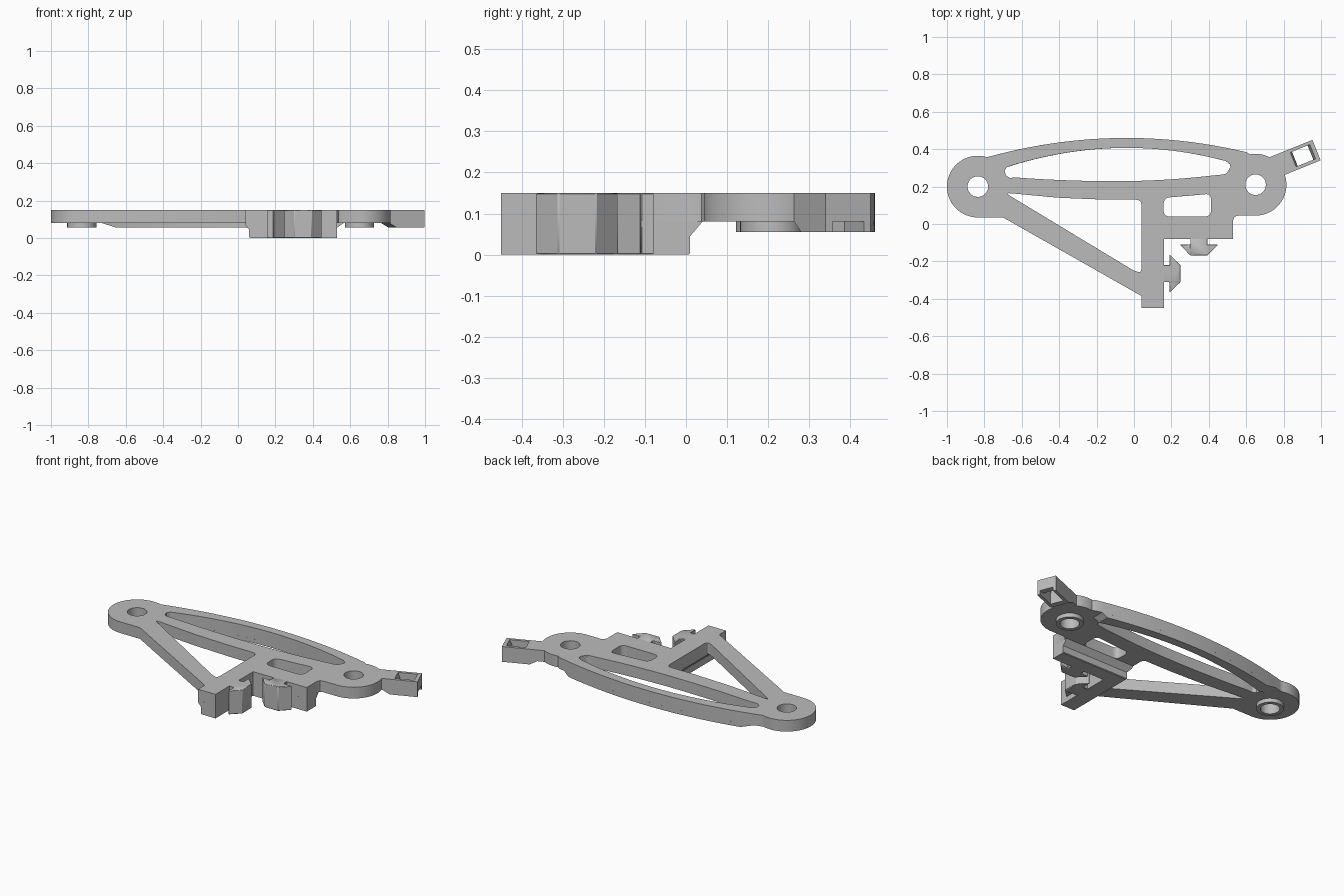
import bpy, bmesh
from math import sin, cos, radians
from mathutils import Vector
from mathutils.geometry import tessellate_polygon

cube = bpy.data.objects.get("Cube")
if cube:
    bpy.data.objects.remove(cube)

grey = bpy.data.materials.new("plain grey")
grey.use_nodes = True
colour = (0.5, 0.5, 0.5, 1)
grey.diffuse_color = colour
grey.node_tree.nodes["Principled BSDF"].inputs["Base Color"].default_value = colour

TOP, PLATE, LOW = 0.15, 0.08, 0.055
LEFT, RIGHT, DISC, BORE = (-0.835, 0.2), (0.65, 0.21), 0.165, 0.055


def arc(centre, r, a0, a1, n=40):
    angles = [radians(a0 + (a1 - a0) * i / n) for i in range(n + 1)]
    return [(centre[0] + r * cos(a), centre[1] + r * sin(a)) for a in angles]


def circle(centre, r):
    return arc(centre, r, 0, 360, 48)[:-1]


def rounded(points, r, n=5):
    """Round every corner of a closed outline."""
    out = []
    for i, p in enumerate(points):
        p, a, b = Vector(p), Vector(points[i - 1]), Vector(points[(i + 1) % len(points)])
        s = p + (a - p).normalized() * min(r, (a - p).length * 0.45)
        e = p + (b - p).normalized() * min(r, (b - p).length * 0.45)
        for k in range(n + 1):
            t = k / n
            out.append(tuple(s * (1 - t) ** 2 + p * 2 * t * (1 - t) + e * t * t))
    return out


def loft(name, layers, bevel=0.0, place=None):
    """Solid through (z, [outline, holes...]) layers with matching point counts."""
    bm = bmesh.new()
    rings = [[[bm.verts.new((x, y, z)) for x, y in loop] for loop in loops]
             for z, loops in layers]
    for low, high in zip(rings, rings[1:]):
        for a, b in zip(low, high):
            for i in range(len(a)):
                bm.faces.new((a[i - 1], a[i], b[i], b[i - 1]))
    for ring in (rings[0], rings[-1]):
        flat = [v for loop in ring for v in loop]
        for tri in tessellate_polygon([[Vector((v.co.x, v.co.y, 0)) for v in l] for l in ring]):
            if len(set(tri)) == 3:
                bm.faces.new([flat[i] for i in tri])
    if place:
        for v in bm.verts:
            v.co = place(v.co)
    bmesh.ops.recalc_face_normals(bm, faces=bm.faces)
    mesh = bpy.data.meshes.new(name)
    bm.to_mesh(mesh)
    bm.free()
    obj = bpy.data.objects.new(name, mesh)
    bpy.context.collection.objects.link(obj)
    mesh.materials.append(grey)
    bpy.ops.object.select_all(action='DESELECT')
    obj.select_set(True)
    bpy.context.view_layer.objects.active = obj
    bpy.ops.object.shade_smooth_by_angle(angle=radians(30))
    if bevel:
        mod = obj.modifiers.new("soft edges", 'BEVEL')
        mod.width, mod.segments = bevel, 1
        mod.limit_method, mod.angle_limit = 'ANGLE', radians(40)
    return obj


def prism(name, z0, z1, *loops, **kw):
    return loft(name, [(z0, loops), (z1, loops)], **kw)


# Curves of the bowed upper arm
def bow_outer(x):
    return 0.46 - 0.185 * (x + 0.04) ** 2


def bow_inner(x):
    return 0.407 - 0.25 * (x + 0.04) ** 2


def span(x0, x1, f, n=32):
    xs = [x0 + (x1 - x0) * i / n for i in range(n + 1)]
    return [(x, f(x)) for x in xs]


# Main flat frame with its openings
outline = (arc(LEFT, DISC, 73, 270)
           + [(-0.70, 0.035), (0.04, -0.385), (0.04, -0.45), (0.16, -0.45),
              (0.16, -0.08), (0.53, -0.08), (0.53, 0.02), (0.538, 0.038), (0.555, 0.045)]
           + arc(RIGHT, DISC, -90, 100)
           + span(0.60, -0.77, bow_outer))
bow_opening = (span(-0.66, 0.49, bow_inner)
               + [(0.512, 0.32), (0.516, 0.305), (0.495, 0.27), (0.47, 0.264)]
               + span(0.42, -0.62, lambda x: 0.229 + 0.14 * (x + 0.1) ** 2 * (0.8 if x > 0 else 0.5))
               + [(-0.665, 0.247), (-0.685, 0.26), (-0.692, 0.285), (-0.68, 0.303)])
brace_opening = rounded([(-0.69, 0.167), (-0.40, 0.14), (-0.15, 0.13), (0.04, 0.13),
                         (0.04, -0.262), (0.0, -0.25)], 0.03)
window = rounded([(0.158, 0.04), (0.412, 0.04), (0.412, 0.162), (0.35, 0.156), (0.158, 0.14)], 0.035)
prism("frame_plate", PLATE, TOP, outline, bow_opening, brace_opening, window,
      circle(LEFT, BORE), circle(RIGHT, BORE), bevel=0.003)


# Deeper underside of the bowed arm, sloped at both ends
def bow_strip(x0, x1):
    return [span(x0, x1, bow_outer) + span(x1, x0, bow_inner)]


loft("bowed_arm_rib", [(LOW, bow_strip(-0.65, 0.53)), (PLATE, bow_strip(-0.73, 0.565))])

# Collars below the two pivot holes
for side, centre in (("right", LEFT), ("left", RIGHT)):
    prism(side + "_pivot_collar", LOW, PLATE, circle(centre, 0.078), circle(centre, BORE))


# Deep corner bracket flaring into the plate
def corner(o):
    x, y = max(0.04, 0.06 - o), 0.01 + o
    return [[(x, -0.45), (0.16, -0.45), (0.16, -0.08), (0.53, -0.08), (0.53, y), (x, y)]]


flare = [(PLATE - 0.035 * cos(radians(a)), corner(0.03 * (1 - cos(radians(a)) if a < 90 else 1)))
         for a in (0, 30, 50, 70, 90)]
loft("corner_bracket", [(0, corner(-0.004)), (0.004, corner(0))] + flare)


# Two snap hooks: half profile mirrored about the stem
def hook(name, place):
    half = [(-0.01, 0.046), (0.03, 0.046), (0.03, 0.102), (0.088, 0.046)]
    loop = half + [(d, -w) for d, w in reversed(half)]
    prism(name, 0, TOP, loop, place=place, bevel=0.003)


hook("side_hook", lambda v: Vector((0.16 + v.x, -0.265 + v.y, v.z)))
hook("front_hook", lambda v: Vector((0.347 + v.y, -0.08 - v.x, v.z)))

# Angled end tab: side profiles (distance back from the tip, height) swept across
DIR = Vector((cos(radians(22)), sin(radians(22)), 0))
SIDE = Vector((-DIR.y, DIR.x, 0))
TIP = Vector((0.976, 0.395, 0))


def tab_part(name, profile, w0, w1):
    prism(name, w0, w1, profile,
          place=lambda v: TIP - DIR * v.x + SIDE * v.z + Vector((0, 0, v.y)))


rail = [(0, LOW), (0.16, LOW), (0.205, PLATE), (0.29, PLATE), (0.29, TOP), (0, TOP)]
for name, s in (("rear", 1), ("front", -1)):
    tab_part("tab_" + name + "_rail", rail, *sorted((s * 0.041, s * 0.059)))
tab_part("tab_neck", [(0.125, LOW)] + rail[1:5] + [(0.135, TOP), (0.125, 0.12)], -0.041, 0.041)
tab_part("tab_end_bar", [(0, PLATE), (0.035, PLATE), (0.035, 0.12), (0.022, TOP), (0, TOP)],
         -0.041, 0.041)
